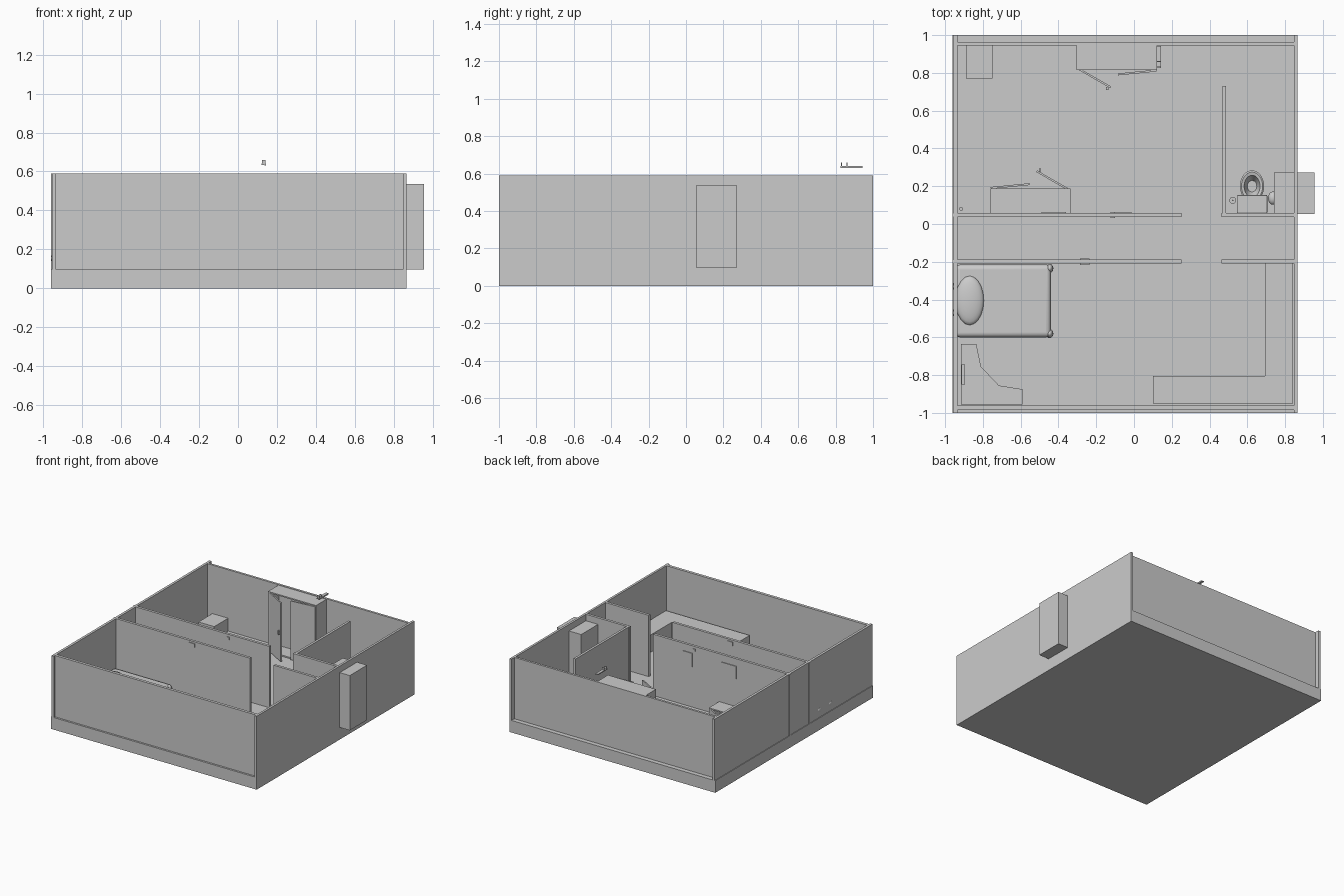
import bpy, bmesh, math
from mathutils import Matrix

if "Cube" in bpy.data.objects:
    bpy.data.objects.remove(bpy.data.objects["Cube"])

F = 0.097   # floor level
W = 0.589   # wall top


def finish(name, bm):
    bmesh.ops.recalc_face_normals(bm, faces=bm.faces)
    me = bpy.data.meshes.new(name)
    bm.to_mesh(me)
    bm.free()
    ob = bpy.data.objects.new(name, me)
    bpy.context.collection.objects.link(ob)
    return ob


def smooth(ob, angle=40):
    bpy.ops.object.select_all(action='DESELECT')
    ob.select_set(True)
    bpy.context.view_layer.objects.active = ob
    bpy.ops.object.shade_smooth_by_angle(angle=math.radians(angle))


def add_box(bm, x0, x1, y0, y1, z0, z1):
    m = Matrix.Translation(((x0 + x1) / 2, (y0 + y1) / 2, (z0 + z1) / 2)) @ \
        Matrix.Diagonal((x1 - x0, y1 - y0, z1 - z0, 1))
    bmesh.ops.create_cube(bm, size=1, matrix=m)


def box(name, *b):
    bm = bmesh.new()
    add_box(bm, *b)
    return finish(name, bm)


def soft_box(name, *b, r=0.02):
    ob = box(name, *b)
    mod = ob.modifiers.new("round", 'BEVEL')
    mod.width, mod.segments = r, 5
    smooth(ob, 60)
    return ob


def prism(name, pts, z0, z1):
    bm = bmesh.new()
    f = bm.faces.new([bm.verts.new((x, y, z0)) for x, y in pts])
    ext = bmesh.ops.extrude_face_region(bm, geom=[f])
    bmesh.ops.translate(bm, vec=(0, 0, z1 - z0),
                        verts=[v for v in ext["geom"] if isinstance(v, bmesh.types.BMVert)])
    return finish(name, bm)


def panel(name, a, b, t, z0, z1):
    # thin upright slab from a to b in plan
    dx, dy = b[0] - a[0], b[1] - a[1]
    n = math.hypot(dx, dy)
    ox, oy = -dy / n * t, dx / n * t
    return prism(name, [a, b, (b[0] + ox, b[1] + oy), (a[0] + ox, a[1] + oy)], z0, z1)


def loft(name, rings, n=32, close=False):
    # stacked ellipses: (cx, cy, rx, ry, z)
    bm = bmesh.new()
    rows = [[bm.verts.new((cx + rx * math.cos(2 * math.pi * i / n),
                           cy + ry * math.sin(2 * math.pi * i / n), z)) for i in range(n)]
            for cx, cy, rx, ry, z in rings]
    pairs = list(zip(rows, rows[1:] + rows[:1])) if close else list(zip(rows, rows[1:]))
    for a, b in pairs:
        for i in range(n):
            bm.faces.new((a[i], a[(i + 1) % n], b[(i + 1) % n], b[i]))
    if not close:
        bm.faces.new(rows[0])
        bm.faces.new(rows[-1])
    ob = finish(name, bm)
    smooth(ob)
    return ob


def ball(name, x, y, z, rx, ry, rz):
    bm = bmesh.new()
    bmesh.ops.create_uvsphere(bm, u_segments=20, v_segments=12, radius=1,
                              matrix=Matrix.Translation((x, y, z)) @ Matrix.Diagonal((rx, ry, rz, 1)))
    smooth(finish(name, bm), 60)


# floor slab and outer walls
box("floor_slab", -0.96, 0.866, -1, 1, 0, F)
box("wall_left", -0.955, -0.935, -1, 1, F, W)
box("wall_right", 0.848, 0.866, -1, 1, F, W)
box("wall_front", -0.935, 0.848, -0.985, -0.962, F, W)
box("wall_back", -0.935, 0.848, 0.946, 0.964, F, W)

# corridor walls with door gaps, and bathroom partition
for tag, y in (("rear", 0.037), ("fore", -0.21)):
    box(f"corridor_wall_{tag}_left", -0.96, 0.252, y, y + 0.021, F, W)
    box(f"corridor_wall_{tag}_right", 0.463, 0.85, y, y + 0.021, F, W)
box("bathroom_partition", 0.468, 0.487, 0.05, 0.73, F, W)

# shower cabinet poking through the right wall
box("shower_cabinet", 0.74, 0.955, 0.053, 0.272, F, 0.537)


def cupboard(name, cx, y_back, s, top):
    # hollow carcass with one open and one ajar door; s = side it faces
    def X(v): return cx - s * v

    def Y(v): return y_back + s * v
    bm = bmesh.new()

    def add(x0, x1, y0, y1, z0, z1):
        xs, ys = sorted((X(x0), X(x1))), sorted((Y(y0), Y(y1)))
        add_box(bm, *xs, *ys, z0, z1)
    add(-0.213, 0.213, 0, 0.01, F, top)
    add(-0.213, -0.2, 0, 0.132, F, top)
    add(0.2, 0.213, 0, 0.132, F, top)
    add(-0.213, 0.213, 0, 0.132, top - 0.01, top)
    add(-0.213, 0.213, 0, 0.132, F, F + 0.01)
    finish(name + "_carcass", bm)
    panel(name + "_open_door", (X(-0.205), Y(0.13)), (X(-0.035), Y(0.228)), 0.01, F + 0.008, top - 0.008)
    panel(name + "_ajar_door", (X(0.21), Y(0.13)), (X(0.005), Y(0.15)), 0.01, F + 0.008, top - 0.008)
    mid = (F + top) / 2
    kx, ky = X(-0.05), Y(0.23)
    box(name + "_handle", kx - 0.006, kx + 0.006, ky - 0.008, ky + 0.008, mid - 0.02, mid + 0.01)


cupboard("wardrobe", -0.091, 0.947, -1, 0.585)
cupboard("low_chest", -0.548, 0.056, 1, 0.205)

# bedside box
box("bedside_box", -0.89, -0.75, 0.77, 0.946, F, 0.2)

# floating hook beside the wardrobe
bm = bmesh.new()
add_box(bm, 0.12, 0.143, 0.825, 0.943, 0.634, 0.641)
add_box(bm, 0.136, 0.143, 0.825, 0.943, 0.63, 0.641)
for y in (0.83, 0.858):
    add_box(bm, 0.122, 0.141, y, y + 0.005, 0.64, 0.66)
finish("wall_hook", bm)

# wall panels and small fittings
box("wall_screen_wide", -0.49, -0.36, 0.057, 0.064, 0.43, 0.53)
box("wall_screen_tall", -0.1, -0.012, 0.057, 0.064, 0.42, 0.53)
box("wall_vent", -0.285, -0.235, -0.216, -0.183, 0.545, 0.575)
box("wall_sensor", -0.125, -0.1, 0.031, 0.064, 0.55, 0.57)
loft("floor_canister", [(-0.915, 0.08, 0.01, 0.01, F), (-0.915, 0.08, 0.01, 0.01, 0.15)], 16)

# L-shaped counter
prism("kitchen_counter", [(0.1, -0.95), (0.842, -0.95), (0.842, -0.21), (0.693, -0.21),
                          (0.693, -0.805), (0.1, -0.805)], F, 0.235)

# corner desk: top, end legs and screen
prism("desk_top", [(-0.915, -0.635), (-0.835, -0.635), (-0.81, -0.755), (-0.715, -0.855),
                   (-0.59, -0.875), (-0.59, -0.955), (-0.915, -0.955)], 0.215, 0.23)
box("desk_leg_side", -0.915, -0.84, -0.65, -0.638, F, 0.215)
box("desk_leg_front", -0.605, -0.593, -0.955, -0.88, F, 0.215)
box("desk_leg_corner", -0.915, -0.9, -0.955, -0.94, F, 0.215)
box("desk_screen", -0.912, -0.896, -0.85, -0.745, 0.24, 0.31)

# bed: base, rounded mattress, blanket, pillow, corner knobs
box("bed_base", -0.94, -0.45, -0.592, -0.222, F, 0.14)
soft_box("mattress", -0.945, -0.44, -0.6, -0.215, 0.125, 0.2, r=0.025)
ball("pillow", -0.87, -0.405, 0.2, 0.075, 0.13, 0.028)
for y in (-0.58, -0.235):
    ball("blanket_corner", -0.447, y, 0.155, 0.02, 0.024, 0.045)
for y in (-0.33, -0.47):
    ball("pillow_tip", -0.945, y, 0.155, 0.015, 0.03, 0.02)

# toilet: tank, lid, pedestal bowl, seat ring
soft_box("toilet_tank", 0.55, 0.7, 0.06, 0.145, 0.19, 0.285, r=0.015)
soft_box("toilet_lid", 0.544, 0.706, 0.057, 0.153, 0.283, 0.298, r=0.006)
cx, cy = 0.625, 0.2
loft("toilet_bowl", [(cx, 0.18, 0.045, 0.07, F), (cx, 0.18, 0.035, 0.06, 0.13),
                     (cx, cy, 0.055, 0.075, 0.17), (cx, cy, 0.062, 0.082, 0.2),
                     (cx, cy, 0.04, 0.056, 0.2), (cx, cy, 0.025, 0.03, 0.155)])
loft("toilet_seat", [(cx, cy, 0.064, 0.084, 0.2), (cx, cy, 0.064, 0.084, 0.207),
                     (cx, cy, 0.056, 0.075, 0.212), (cx, cy, 0.042, 0.058, 0.208),
                     (cx, cy, 0.04, 0.056, 0.2)], close=True)

# brush beside the toilet and roll by the shower
loft("brush_pot", [(0.523, 0.125, 0.015, 0.015, F), (0.523, 0.125, 0.018, 0.018, 0.14)], 20)
loft("brush_handle", [(0.523, 0.125, 0.004, 0.004, 0.14), (0.523, 0.125, 0.004, 0.004, 0.2)], 12)
ball("paper_roll", 0.735, 0.137, 0.22, 0.025, 0.035, 0.025)
